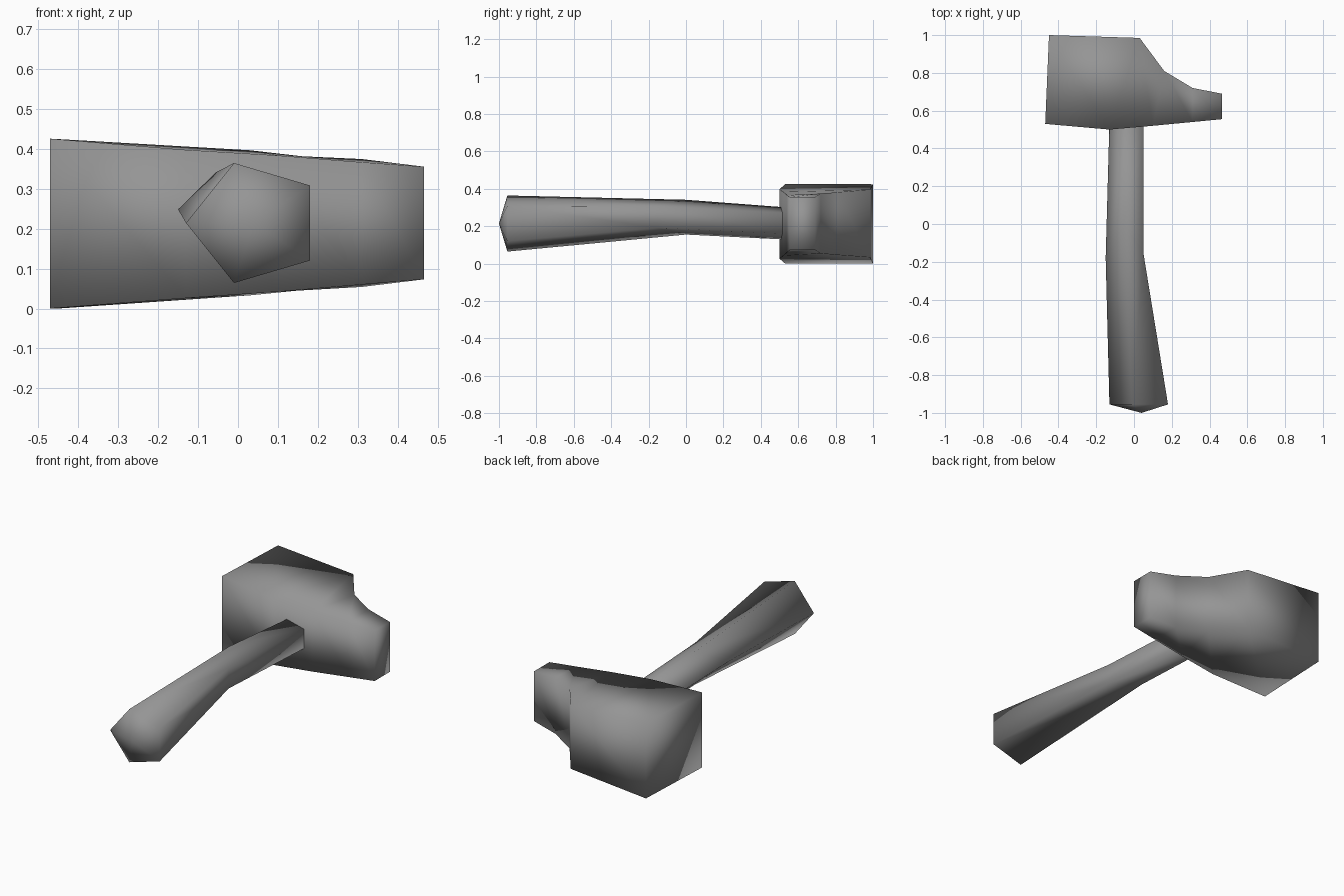
import bpy
import bmesh

cube = bpy.data.objects.get("Cube")
if cube:
    bpy.data.objects.remove(cube)

grey = bpy.data.materials.new("mid grey")
grey.use_nodes = True
colour = (0.3, 0.3, 0.3, 1)
grey.diffuse_color = colour
grey.node_tree.nodes["Principled BSDF"].inputs["Base Color"].default_value = colour


def loft(name, rings, tip=None):
    """Skin a list of equal rings, closing the start with a tip or a face."""
    bm = bmesh.new()
    loops = [[bm.verts.new(p) for p in ring] for ring in rings]
    n = len(loops[0])
    for a, b in zip(loops, loops[1:]):
        for i in range(n):
            j = (i + 1) % n
            bm.faces.new((a[i], a[j], b[j], b[i]))
    if tip:
        point = bm.verts.new(tip)
        for i in range(n):
            bm.faces.new((point, loops[0][(i + 1) % n], loops[0][i]))
    else:
        bm.faces.new(loops[0])
    bm.faces.new(loops[-1])
    bmesh.ops.recalc_face_normals(bm, faces=bm.faces)
    mesh = bpy.data.meshes.new(name)
    bm.to_mesh(mesh)
    bm.free()
    mesh.materials.append(grey)
    mesh.shade_smooth()
    obj = bpy.data.objects.new(name, mesh)
    bpy.context.collection.objects.link(obj)
    return obj


# Hammer head: box sections from the striking face to the narrow peen
# each edge point is x, y, bottom z, top z
front = [(-0.47, 0.53, 0, 0.425), (-0.13, 0.50, 0.026, 0.397),
         (0.10, 0.52, 0.042, 0.383), (0.31, 0.54, 0.06, 0.366),
         (0.465, 0.555, 0.073, 0.355)]
back = [(-0.45, 1.0, 0, 0.424), (0.03, 0.985, 0.033, 0.396),
        (0.16, 0.81, 0.046, 0.381), (0.31, 0.72, 0.054, 0.374),
        (0.465, 0.69, 0.073, 0.355)]
sections = []
for (fx, fy, f0, f1), (bx, by, b0, b1) in zip(front, back):
    sections.append([(fx, fy, f0), (bx, by, b0), (bx, by, b1), (fx, fy, f1)])
loft("hammer_head", sections)


# Handle: five-sided sections, flaring towards a pointed butt
def pentagon(left, mid, right, z, half, side, ys):
    y_left, y_mid, y_right = ys
    return [(left, y_left, z), (mid, y_mid, z + half), (right, y_right, z + side),
            (right, y_right, z - side), (mid, y_mid, z - half)]


loft("handle", [
    pentagon(-0.13, -0.01, 0.18, 0.214, 0.15, 0.094, (-0.955, -0.955, -0.955)),
    pentagon(-0.15, -0.055, 0.05, 0.248, 0.093, 0.057, (-0.18, 0.0, -0.155)),
    pentagon(-0.13, -0.05, 0.05, 0.214, 0.086, 0.055, (0.54, 0.54, 0.54)),
], tip=(0.04, -1.0, 0.214))
